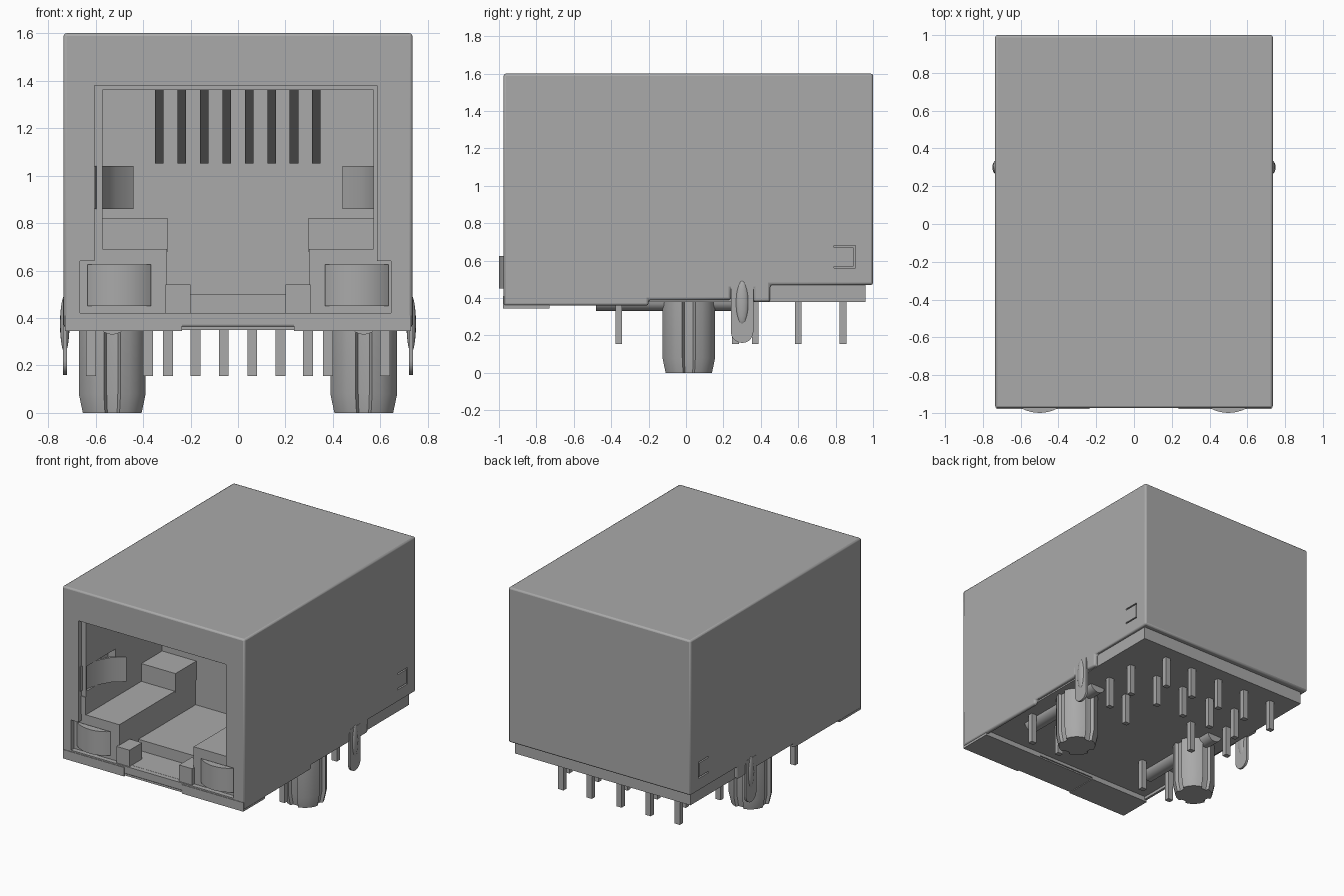
import bpy, bmesh, math
from mathutils import Vector

cube = bpy.data.objects.get("Cube")
if cube:
    bpy.data.objects.remove(cube)

grey = bpy.data.materials.new("metal_grey")
grey.use_nodes = True
COLOUR = (0.4, 0.4, 0.4, 1)
grey.diffuse_color = COLOUR
grey.node_tree.nodes["Principled BSDF"].inputs["Base Color"].default_value = COLOUR


def finish(name, bm):
    bmesh.ops.recalc_face_normals(bm, faces=bm.faces)
    mesh = bpy.data.meshes.new(name)
    bm.to_mesh(mesh)
    bm.free()
    mesh.materials.append(grey)
    ob = bpy.data.objects.new(name, mesh)
    bpy.context.collection.objects.link(ob)
    return ob


def prism(name, pts, axis, lo, hi):
    """Extrude a 2D outline along one axis."""
    bm = bmesh.new()

    def place(p, h):
        c = list(p)
        c.insert("xyz".index(axis), h)
        return Vector(c)
    f = bm.faces.new([bm.verts.new(place(p, lo)) for p in pts])
    ext = bmesh.ops.extrude_face_region(bm, geom=[f])
    move = [v for v in ext["geom"] if isinstance(v, bmesh.types.BMVert)]
    bmesh.ops.translate(bm, verts=move, vec=place((0, 0), hi - lo))
    return finish(name, bm)


def box(name, x, y, z):
    return prism(name, [(x[0], y[0]), (x[1], y[0]), (x[1], y[1]), (x[0], y[1])], "z", *z)


def side_box(name, s, x, y, z):
    return box(name, sorted((s * x[0], s * x[1])), y, z)


def mirrored(half, shift=0):
    return [(x + shift, z) for x, z in half] + [(shift - x, z) for x, z in reversed(half)]


def smooth(ob, angle=35):
    bpy.ops.object.select_all(action="DESELECT")
    ob.select_set(True)
    bpy.context.view_layer.objects.active = ob
    bpy.ops.object.shade_smooth_by_angle(angle=math.radians(angle))


def bevel(ob, width, segments=2):
    m = ob.modifiers.new("bevel", "BEVEL")
    m.width, m.segments = width, segments
    m.limit_method = "ANGLE"


# Housing with its stepped lower edge
housing = prism("housing", [(-.975, .36), (-.2, .36), (-.2, .39), (.24, .39), (.24, .45),
                            (.36, .45), (.36, .38), (.45, .38), (.45, .47), (1, .47),
                            (1, 1.6), (-.975, 1.6)], "x", -.735, .735)
bevel(housing, .012)

# Cutters: front opening, plug cavity, underside, spring pockets, side latch slits
cutters = [
    prism("opening_cutter", mirrored([(.655, .42), (.655, .64), (.595, .64), (.595, 1.38)], -.01),
          "y", -1.2, -.94),
    prism("cavity_cutter", mirrored([(.3, .421), (.3, .69), (.57, .69), (.57, 1.36)]),
          "y", -1.1, -.06),
    box("underside_cutter", (-.71, .71), (-.73, 1.1), (.2, .382)),
]
for s in (-1, 1):
    cutters.append(side_box("spring_pocket_cutter", s, (.5, .63), (-.93, -.6), (.86, 1.04)))
    for z in (.56, .67):
        cutters.append(side_box("latch_slit_cutter", s, (.72, .8), (.79, .9), (z, z + .01)))
    cutters.append(side_box("latch_end_cutter", s, (.72, .8), (.895, .905), (.56, .68)))
for c in cutters:
    c.hide_render = True
    c.hide_set(True)
    m = housing.modifiers.new("cut", "BOOLEAN")
    m.operation, m.solver, m.object = "DIFFERENCE", "EXACT", c
smooth(housing, 30)

# Inner base showing below the rear of the housing
base = box("base", (-.708, .708), (-.72, .96), (.379, .5))
box("front_sill", (-.72, .72), (-.972, -.74), (.35, .4))


def spring(s):
    """Curved contact leaf bent inwards from the opening edge."""
    path = [(.6, -.96), (.585, -.88), (.56, -.8), (.515, -.72), (.44, -.66)]
    pts = [(s * x, y) for x, y in path] + [(s * (x + .014), y + .008) for x, y in reversed(path)]
    smooth(prism("shield_spring", pts, "z", .86, 1.04))


def peg(s):
    """Locating peg with four grooves and a tapered tip."""
    bm = bmesh.new()
    rings = []
    for z, k in ((0, .88), (.08, 1), (.4, 1)):
        ring = []
        for q in range(4):
            for deg, r in ((0, .118), (11, .122), (14, .145), (30, .145), (45, .145),
                           (60, .145), (76, .145), (79, .122)):
                a = math.radians(deg + 90 * q)
                ring.append(bm.verts.new((s * .53 + k * r * math.cos(a),
                                          .015 + k * r * math.sin(a), z)))
        rings.append(ring)
    for low, high in zip(rings, rings[1:]):
        for i in range(len(low)):
            j = (i + 1) % len(low)
            bm.faces.new((low[i], low[j], high[j], high[i]))
    bm.faces.new(rings[0])
    bm.faces.new(rings[-1])
    smooth(finish("locating_peg", bm), 30)


for s in (-1, 1):
    spring(s)
    peg(s)
    # Steps inside the cavity
    side_box("front_step", s, (.2, .305), (-.965, -.82), (.41, .54))
    side_box("rear_step", s, (.295, .58), (-.3, -.05), (.68, .82))
    side_box("front_lip", s, (.57, .61), (-.945, -.9), (.69, .82))
    # Indicator lens bulging through the front
    arc = [(s * .5 + .2 * math.sin(a), -.8 - .2 * math.cos(a))
           for a in [math.radians(-42 + 7 * i) for i in range(13)]]
    smooth(prism("indicator_lens", arc, "z", .45, .625))
    # Folded tab under the front edge
    side_box("folded_tab", s, (.235, .728), (-.979, -.73), (.345, .41))
    # Rounded rib under the base
    rib = [(s * .53 + .06 * math.cos(a), .385 + .055 * math.sin(a))
           for a in [math.pi + math.pi * i / 10 for i in range(11)]]
    smooth(prism("base_rib", rib, "y", -.48, .24))
    # Grounding blade with a rounded end and a pressed bump
    blade = [(.36, .48), (.24, .48)] + [(.3 - .06 * math.cos(a), .22 - .06 * math.sin(a))
                                        for a in [math.pi * i / 10 for i in range(11)]]
    lo, hi = sorted((s * .72, s * .737))
    smooth(prism("ground_blade", blade, "x", lo, hi))
    bm = bmesh.new()
    bmesh.ops.create_uvsphere(bm, u_segments=16, v_segments=10, radius=1)
    bmesh.ops.scale(bm, verts=bm.verts, vec=(.02, .035, .12))
    bmesh.ops.translate(bm, verts=bm.verts, vec=(s * .73, .3, .375))
    smooth(finish("blade_bump", bm), 60)

# Eight sloping contacts under the cavity roof
for i in range(8):
    x = -.331 + .0945 * i
    prism("contact", [(-.75, 1.36), (-.1, 1.05), (-.05, 1.05), (-.05, 1.08), (-.7, 1.37)],
          "x", x - .018, x + .018)

# Solder pins in staggered rows
rows = {.84: (-.53, -.295, -.06, .18, .41), .6: (-.41, -.18, .06, .295, .53),
        .37: (-.53, .53), .265: (-.295, .295), -.36: (-.62, -.38, .38, .62)}
for y, xs in rows.items():
    for x in xs:
        box("solder_pin", (x - .021, x + .021), (y - .018, y + .018), (.155, .42))
